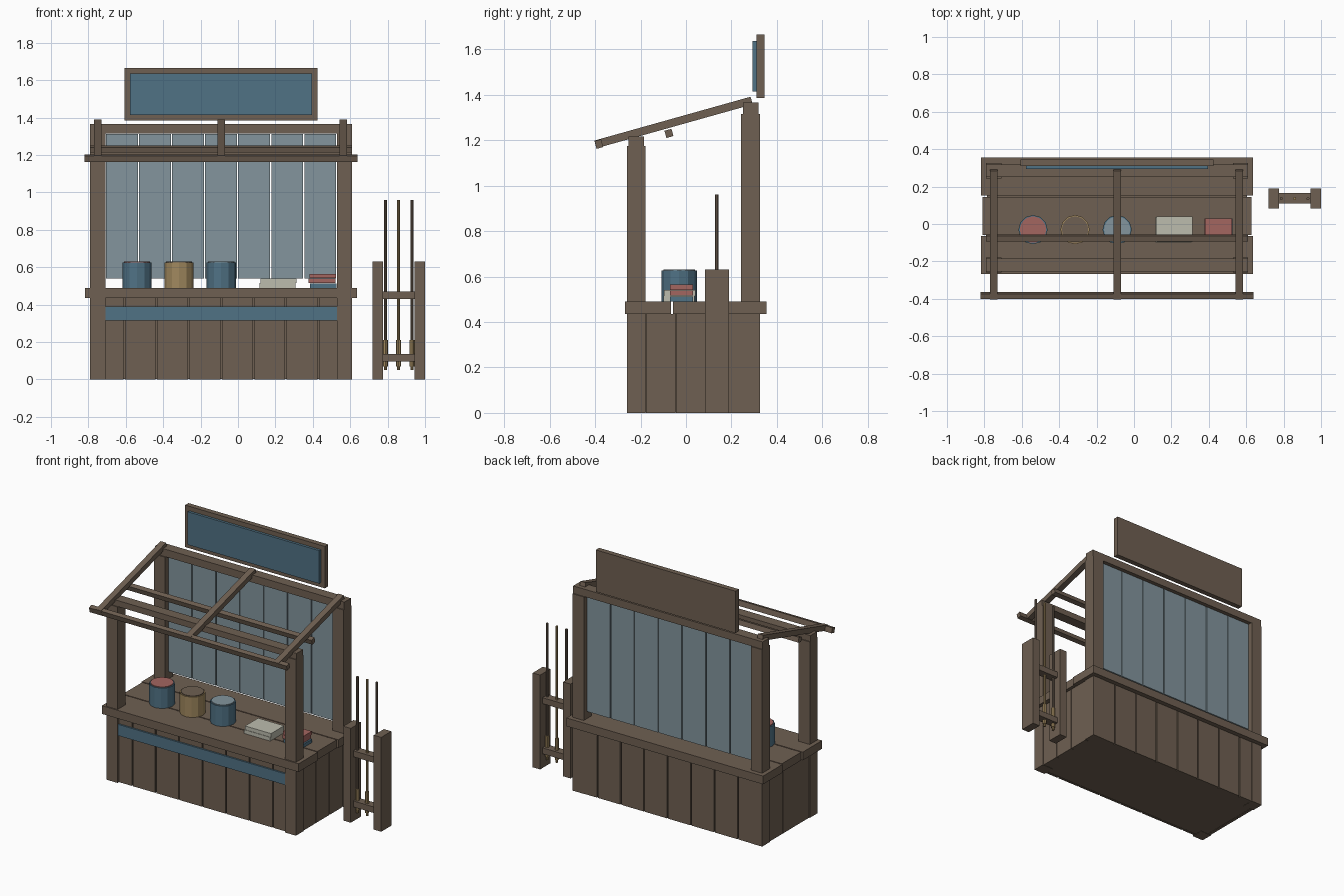
import bpy, math
from mathutils import Vector

cube = bpy.data.objects.get("Cube")
if cube:
    bpy.data.objects.remove(cube, do_unlink=True)


def material(name, *rgb):
    lin = [((c / 255 + 0.055) / 1.055) ** 2.4 for c in rgb] + [1]
    m = bpy.data.materials.new(name)
    m.use_nodes = True
    m.diffuse_color = lin
    m.node_tree.nodes["Principled BSDF"].inputs["Base Color"].default_value = lin
    return m


WOOD = material("brown wood", 111, 96, 82)
BLUE = material("blue paint", 80, 114, 133)
PALE = material("pale blue boards", 131, 149, 157)
TAN = material("tan wood", 160, 136, 94)
RED = material("dusty red", 163, 102, 96)
CREAM = material("cream paper", 188, 188, 174)


def finish(name, mat):
    o = bpy.context.object
    o.name = name
    o.data.materials.append(mat)
    return o


def box(name, mat, x, y, z, tilt=0):
    """Box from (min, max) ranges, optionally tilted about x."""
    bpy.ops.mesh.primitive_cube_add(size=1, location=[(a + b) / 2 for a, b in (x, y, z)])
    o = finish(name, mat)
    size = [b - a for a, b in (x, y, z)]
    for v in o.data.vertices:
        v.co = Vector([c * s for c, s in zip(v.co, size)])
    o.rotation_euler.x = tilt
    return o


def rod(name, mat, x, y, z, r, sides):
    bpy.ops.mesh.primitive_cylinder_add(vertices=sides, radius=r, depth=z[1] - z[0],
                                        location=(x, y, sum(z) / 2))
    return finish(name, mat)


L, R, F, B = -0.79, 0.61, -0.26, 0.325   # stall footprint
MID = (L + R) / 2
POST = 0.082
GAP = 0.004

# Corner posts and the beams on top of them
for side, x in (("right", (L, L + POST)), ("left", (R - POST, R))):
    box("front_post_" + side, WOOD, x, (F, F + POST), (0, 1.175))
    box("back_post_" + side, WOOD, x, (B - POST, B), (0, 1.315))
box("front_beam", WOOD, (L, R), (F + 0.006, F + 0.076), (1.175, 1.215))
box("back_beam", WOOD, (L, R), (B - 0.075, B - 0.006), (1.315, 1.365))

# Base: solid core clad with upright boards
box("base_core", WOOD, (L + 0.02, R - 0.02), (F + 0.025, B - 0.015), (0.002, 0.435))
pitch = 0.173
edges = [L + 0.01] + [MID + pitch * i for i in range(-3, 4)] + [R - 0.01]
for a, b in zip(edges, edges[1:]):
    box("front_board", WOOD, (a + GAP, b - GAP), (F + 0.015, F + 0.03), (0, 0.435))
    box("back_board", WOOD, (a + GAP, b - GAP), (B - 0.02, B - 0.002), (0, 0.435))
side_edges = [F + POST, -0.045, 0.1, B - POST]
for a, b in zip(side_edges, side_edges[1:]):
    for x in (L + 0.005, R - 0.025):
        box("side_board", WOOD, (x, x + 0.02), (a + GAP / 2, b - GAP / 2), (0, 0.435))
box("front_stripe", BLUE, (L + POST, R - POST), (F + 0.004, F + 0.016), (0.315, 0.39))

# Counter of three planks
for i, trim in enumerate((0, 0.008, 0)):
    y = -0.268 + i * 0.21
    box("counter_plank", WOOD, (-0.818 + trim, 0.635 - trim), (y, y + 0.203), (0.435, 0.49))

# Back wall boards
width = (R - L - 2 * POST) / 7
for i in range(7):
    x = L + POST + i * width
    box("wall_board", PALE, (x + 0.003, x + width - 0.003), (0.274, 0.296), (0.54, 1.312))

# Open roof frame
slope = math.atan2(0.195, 0.695)
for x in (-0.75, MID, 0.562):
    box("rafter", WOOD, (x - 0.02, x + 0.02), (-0.412, 0.302), (1.26, 1.295), slope)
box("roof_purlin", WOOD, (L, R), (-0.091, -0.059), (1.213, 1.246), slope)
box("eave_rail", WOOD, (-0.82, 0.64), (-0.398, -0.368), (1.165, 1.2), slope)

# Sign board
sx, sz, rim = (-0.608, 0.425), (1.385, 1.665), 0.03
box("sign_back", WOOD, sx, (0.31, 0.345), sz)
box("sign_face", BLUE, (sx[0] + rim, sx[1] - rim), (0.293, 0.311), (sz[0] + rim, sz[1] - rim))

# Buckets with staves and filled tops
for x, stave, fill in ((-0.54, BLUE, RED), (-0.315, TAN, WOOD), (-0.09, BLUE, PALE)):
    rod("bucket", stave, x, -0.03, (0.49, 0.626), 0.078, 12)
    rod("bucket_top", fill, x, -0.03, (0.6, 0.631), 0.07, 24)

# Paper stack and books
box("paper_stack_lower", CREAM, (0.116, 0.308), (-0.1, 0.038), (0.49, 0.515))
box("paper_stack_upper", CREAM, (0.12, 0.312), (-0.097, 0.041), (0.515, 0.54))
for z, mat, dx in ((0.49, BLUE, 0.003), (0.516, RED, -0.004), (0.541, RED, 0)):
    box("book", mat, (0.381 + dx, 0.524 + dx), (-0.07, 0.03), (z, z + 0.023))

# Rack with three poles
for x in (0.72, 0.945):
    box("rack_post", WOOD, (x, x + 0.055), (0.083, 0.19), (0, 0.63))
for z in (0.43, 0.095):
    box("rack_rail", WOOD, (0.775, 0.945), (0.11, 0.165), (z, z + 0.04))
for x, mat in ((0.788, WOOD), (0.859, TAN), (0.93, WOOD)):
    rod("pole", mat, x, 0.136, (0.2, 0.96), 0.008, 8)
    rod("pole_grip", TAN, x, 0.136, (0.07, 0.21), 0.013, 8)
    rod("pole_tip", TAN, x, 0.136, (0.05, 0.07), 0.008, 8)
